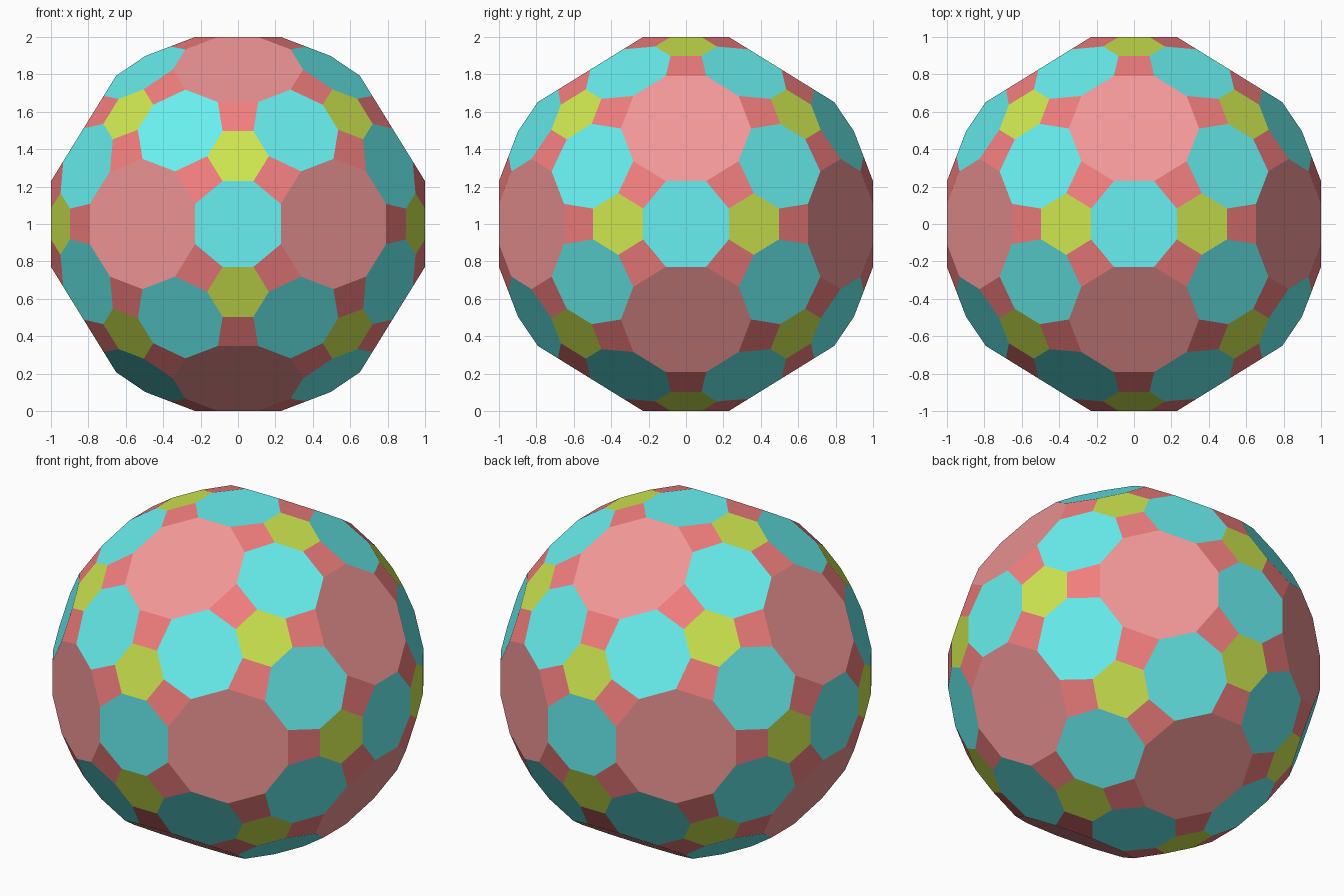
import bpy, bmesh, math
from mathutils import Vector, Matrix
from itertools import product

if "Cube" in bpy.data.objects:
    bpy.data.objects.remove(bpy.data.objects["Cube"])

PHI = (1 + math.sqrt(5)) / 2

# Half sizes of the octagon facing the y axis; hexagons and decagons come out regular
S = 0.229                                                         # half width
five = Vector((1, PHI, 0)).normalized()                           # decagon axis
three = Vector((0, PHI ** 2, 1)).normalized()                     # hexagon axis
P = (three.z - three.y * S) / math.sqrt(3)                        # half edge on hexagons
Q = (five.x - five.y * S) * math.tan(math.radians(18))            # half edge on decagons

octagon = [Vector((a * P, 1, b * S)) for a, b in product((1, -1), repeat=2)]
octagon += [Vector((a * S, 1, b * Q)) for a, b in product((1, -1), repeat=2)]

# Ring of five octagons round one decagon, then repeated over the whole solid
ring = [Matrix.Rotation(math.radians(72 * k), 3, five) @ v
        for k in range(5) for v in octagon]
bm = bmesh.new()
for v in ring:
    for sx, sy, sz in product((1, -1), repeat=3):
        x, y, z = v.x * sx, v.y * sy, v.z * sz
        for co in ((x, y, z), (y, z, x), (z, x, y)):
            bm.verts.new(co)
bmesh.ops.remove_doubles(bm, verts=bm.verts[:], dist=0.002)

# Skin the corners and merge the triangles into flat faces
bmesh.ops.convex_hull(bm, input=bm.verts[:])
bmesh.ops.dissolve_limit(bm, angle_limit=math.radians(3),
                         verts=bm.verts[:], edges=bm.edges[:])
bmesh.ops.recalc_face_normals(bm, faces=bm.faces[:])
bmesh.ops.translate(bm, vec=(0, 0, 1), verts=bm.verts[:])

# One colour per kind of face, keyed by its number of sides
colours = {4: ("square_pink", (0.89, 0.21, 0.21, 1)),
           6: ("hexagon_yellow", (0.62, 0.80, 0.08, 1)),
           8: ("octagon_cyan", (0.14, 0.87, 0.87, 1)),
           10: ("decagon_pink", (0.89, 0.31, 0.31, 1))}
slots = {n: i for i, n in enumerate(colours)}
for f in bm.faces:
    f.material_index = slots.get(len(f.verts), 0)
    f.smooth = False

mesh = bpy.data.meshes.new("faceted_ball")
bm.to_mesh(mesh)
bm.free()
for name, rgba in colours.values():
    mat = bpy.data.materials.new(name)
    mat.diffuse_color = rgba
    mat.use_nodes = True
    mat.node_tree.nodes["Principled BSDF"].inputs["Base Color"].default_value = mat.diffuse_color
    mesh.materials.append(mat)
ball = bpy.data.objects.new("faceted_ball", mesh)
bpy.context.collection.objects.link(ball)
